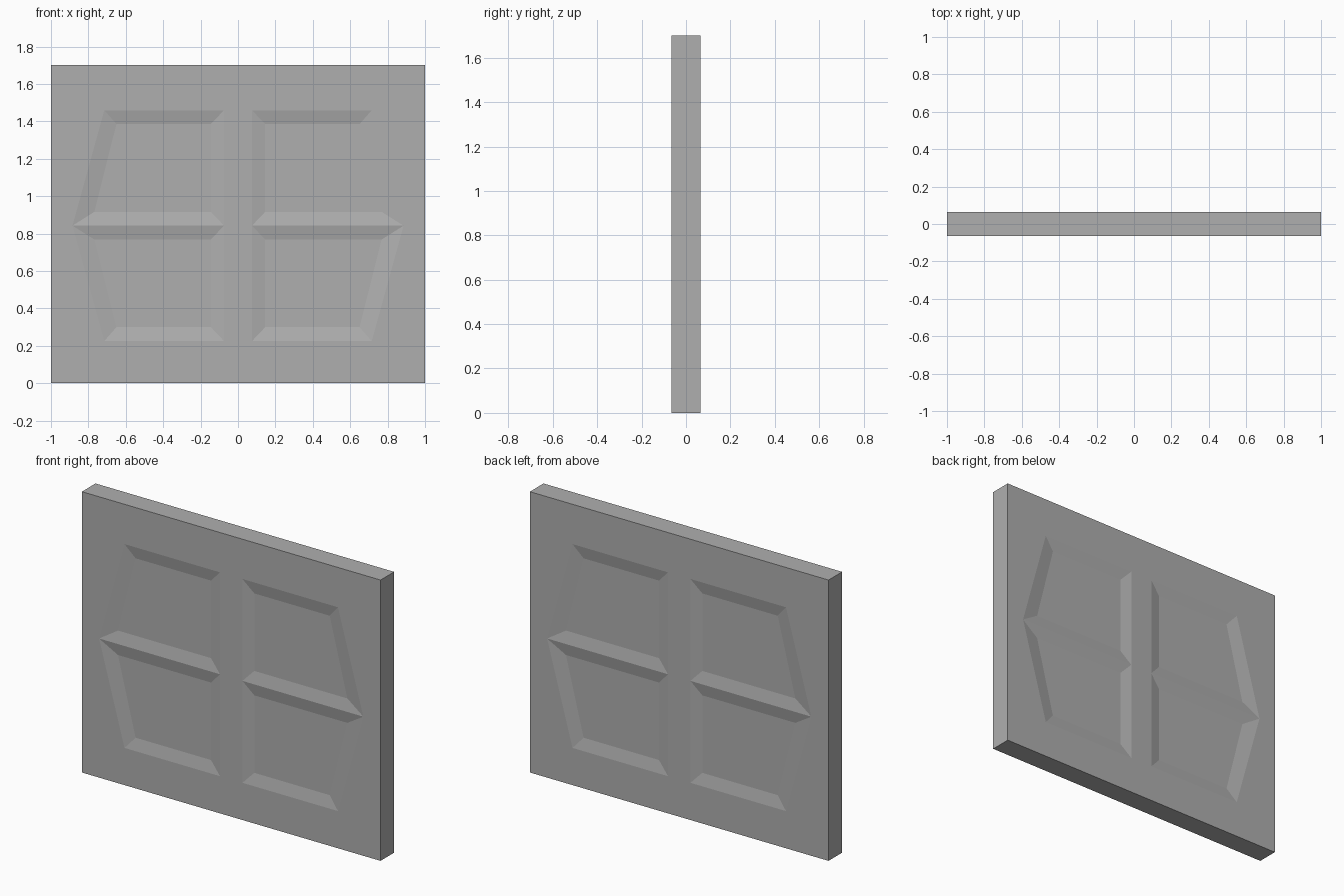
import bpy, bmesh

if "Cube" in bpy.data.objects:
    bpy.data.objects.remove(bpy.data.objects["Cube"])

HEIGHT, MID = 1.70, 0.842      # slab height, ridge between upper and lower panels
HALF_T, DEPTH = 0.065, 0.014   # half slab thickness, panel recess depth


def add_cell(bm, sign, h):
    """One quarter of the front: frame, sloped recess walls, panel floor, rim."""
    def ring(points, y):
        return [bm.verts.new((x, y, MID + sign * z)) for x, z in points]

    frame = ring([(0, 0), (1, 0), (1, h), (0, h)], -HALF_T)
    outer = ring([(0.075, 0), (0.885, 0), (0.715, 0.617), (0.075, 0.617)], -HALF_T)
    inner = ring([(0.145, 0.074), (0.768, 0.074), (0.65, 0.543), (0.145, 0.543)],
                 -HALF_T + DEPTH)
    back = ring([(1, 0), (1, h), (0, h)], 0)
    # flat frame around the panel (its inner edge is the shared ridge)
    for i in (1, 2, 3):
        j = (i + 1) % 4
        bm.faces.new((frame[i], frame[j], outer[j], outer[i]))
    # sloped walls and floor
    for i in range(4):
        j = (i + 1) % 4
        bm.faces.new((outer[i], outer[j], inner[j], inner[i]))
    bm.faces.new(inner)
    # slab rim, reaching to the middle plane
    for i in range(2):
        bm.faces.new((frame[i + 1], frame[i + 2], back[i + 1], back[i]))


# upper and lower quarters of the front
bm = bmesh.new()
add_cell(bm, 1, HEIGHT - MID)
add_cell(bm, -1, MID)
bmesh.ops.remove_doubles(bm, verts=bm.verts, dist=1e-4)
bmesh.ops.recalc_face_normals(bm, faces=bm.faces)
# the rim at x = 1 must point outwards
side = next(f for f in bm.faces if all(abs(v.co.x - 1) < 1e-5 for v in f.verts))
if side.normal.x < 0:
    bmesh.ops.reverse_faces(bm, faces=bm.faces)

mesh = bpy.data.meshes.new("panelled_slab")
bm.to_mesh(mesh)
bm.free()
slab = bpy.data.objects.new("panelled_slab", mesh)
bpy.context.collection.objects.link(slab)

# mirror left to right and front to back
mirror = slab.modifiers.new("mirror", 'MIRROR')
mirror.use_axis = (True, True, False)
mirror.merge_threshold = 0.0005

# dark grey
grey = bpy.data.materials.new("dark_grey")
grey.diffuse_color = (0.43, 0.43, 0.43, 1)
grey.use_nodes = True
grey.node_tree.nodes["Principled BSDF"].inputs["Base Color"].default_value = grey.diffuse_color
mesh.materials.append(grey)
